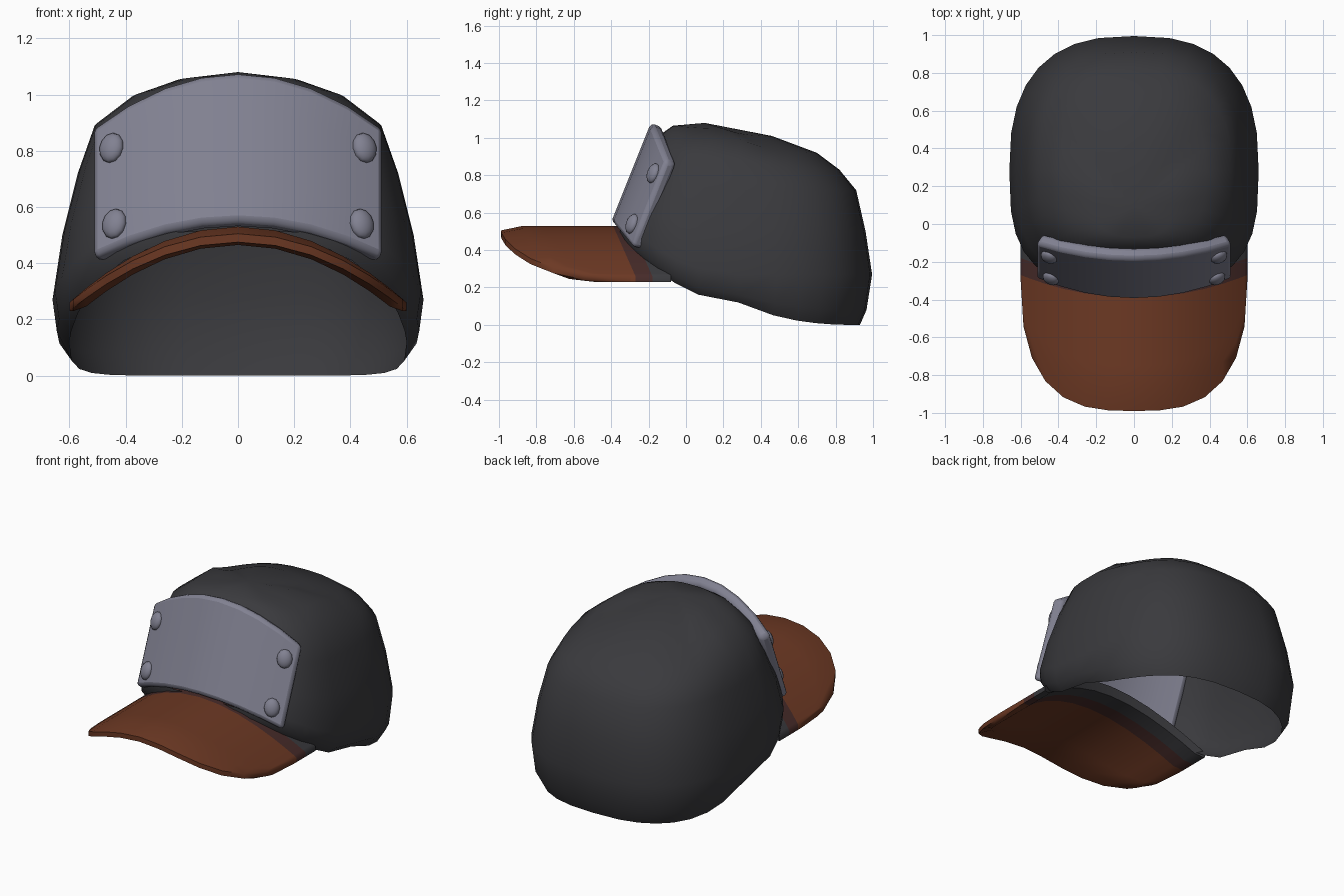
import bpy, bmesh, math
from mathutils import Vector

cube = bpy.data.objects.get("Cube")
if cube:
    bpy.data.objects.remove(cube, do_unlink=True)


def material(name, rgb):
    m = bpy.data.materials.new(name)
    m.use_nodes = True
    m.diffuse_color = (*rgb, 1)
    m.node_tree.nodes["Principled BSDF"].inputs["Base Color"].default_value = (*rgb, 1)
    return m


charcoal = material("charcoal cloth", (.042, .042, .047))
brown = material("brown leather", (.15, .04, .017))
maroon = material("dark maroon leather", (.062, .024, .022))
steel = material("blue grey steel", (.22, .22, .285))


def finish(name, bm, mats, angle=40, bevel=0):
    """Turn a bmesh into a smooth shaded object."""
    bmesh.ops.recalc_face_normals(bm, faces=bm.faces)
    mesh = bpy.data.meshes.new(name)
    bm.to_mesh(mesh)
    bm.free()
    ob = bpy.data.objects.new(name, mesh)
    bpy.context.collection.objects.link(ob)
    for m in mats:
        mesh.materials.append(m)
    if bevel:
        mod = ob.modifiers.new("rounded edges", "BEVEL")
        mod.width = bevel
        mod.segments = 2
        mod.angle_limit = math.radians(50)
    bpy.ops.object.select_all(action="DESELECT")
    ob.select_set(True)
    bpy.context.view_layer.objects.active = ob
    bpy.ops.object.shade_smooth_by_angle(angle=math.radians(angle))
    return ob


def slab(bm, cols, rows, front, back):
    """Closed slab between two point functions over a grid; returns face rows."""
    sheets = [[[bm.verts.new(f(i, j)) for j in range(rows)] for i in range(cols)]
              for f in (front, back)]
    a, b = sheets
    made = []
    for s in sheets:
        for i in range(cols - 1):
            for j in range(rows - 1):
                made.append((bm.faces.new((s[i][j], s[i + 1][j], s[i + 1][j + 1], s[i][j + 1])), j))
    for j in range(rows - 1):
        for i in (0, cols - 1):
            made.append((bm.faces.new((a[i][j], a[i][j + 1], b[i][j + 1], b[i][j])), j))
    for i in range(cols - 1):
        for j in (0, rows - 1):
            made.append((bm.faces.new((a[i][j], a[i + 1][j], b[i + 1][j], b[i][j])), min(j, rows - 2)))
    return made


# Crown: open shell lofted from rim to top
# half width, front y, back y, front z, side z, back z
LEVELS = [
    (.60, -.36, .93, .49, .12, .00),
    (.645, -.36, .965, .52, .16, .08),
    (.66, -.35, .995, .56, .27, .27),
    (.625, -.31, .96, .66, .50, .50),
    (.57, -.24, .91, .82, .72, .72),
    (.51, -.17, .82, .95, .89, .83),
    (.38, -.12, .70, 1.03, .99, .92),
    (.22, -.07, .46, 1.065, 1.05, 1.01),
]
SIDES = 32
bm = bmesh.new()
rings = []
for w, yf, yb, zf, zs, zb in LEVELS:
    mid = .28 if w > .5 else (yf + yb) / 2
    ring = []
    for k in range(SIDES):
        a = 2 * math.pi * k / SIDES
        c, s = math.cos(a), math.sin(a)
        p = 2 / 2.6 if s > 0 else 2 / 3
        u = math.copysign(abs(c) ** p, c)
        v = abs(s) ** p
        if s > 0:
            y, z = mid + (yb - mid) * v, zs + (zb - zs) * (1 - (1 - v) ** 2.5)
        else:
            y, z = mid + (yf - mid) * v, zs + (zf - zs) * v ** 2
        ring.append(bm.verts.new((w * u, y, z)))
    rings.append(ring)
for lo, hi in zip(rings, rings[1:]):
    for k in range(SIDES):
        n = (k + 1) % SIDES
        bm.faces.new((lo[k], lo[n], hi[n], hi[k]))
top = bm.verts.new((0, .1, 1.08))
for k in range(SIDES):
    bm.faces.new((rings[-1][k], rings[-1][(k + 1) % SIDES], top))
# Opening behind the badge plate
gap = [f for f in bm.faces if all(
    abs(v.co.x) < .46 and v.co.y < -.14 and .5 < v.co.z < .98 for v in f.verts)]
bmesh.ops.delete(bm, geom=gap, context="FACES")
finish("crown", bm, [charcoal], 60)

# Brim: arched slab with a rounded front outline
COLS = 15
STEPS = (.1, .19)


def brim_point(i, j, under):
    u = math.sin(math.pi / 2 * (2 * i / (COLS - 1) - 1))
    root = -.2 + .12 * u * u
    tip = -.3 - .69 * max(0, 1 - abs(u) ** 3) ** .4
    if j < 3:
        y = root - (0, *STEPS)[j]
    else:
        start = root - STEPS[1]
        y = start + (tip - start) * (j - 2) / 5
    z = .53 - .27 * u * u
    if j == 7:
        z -= .025 * (1 - u * u)
    if under:
        z = max(z - (.03 if j == 7 else .065), .23)
    return Vector((.6 * u, y, z))


bm = bmesh.new()
for face, j in slab(bm, COLS, 8, lambda i, j: brim_point(i, j, False),
                    lambda i, j: brim_point(i, j, True)):
    face.material_index = min(j, 2)
finish("brim", bm, [charcoal, maroon, brown], 50)


# Badge plate: curved, leaning slab on the brow
def plate_front(x, z):
    return Vector((x, -.4 + .4 * (z - .55) + .6 * x * x, z))


def plate_normal(x):
    return Vector((1.2 * x, -1, .4)).normalized()


def plate_point(i, j, depth):
    u = i / 4 - 1
    x = .52 * u
    low, high = .55 - .13 * u * u, 1.08 - .2 * u * u
    return plate_front(x, low + (high - low) * j / 4) - plate_normal(x) * depth


bm = bmesh.new()
slab(bm, 9, 5, lambda i, j: plate_point(i, j, 0), lambda i, j: plate_point(i, j, .07))
finish("badge_plate", bm, [steel], 40, .022)

# Rivets: flattened domes on the plate corners
for side, word in ((1, "left"), (-1, "right")):
    for x, z, level in ((.45, .81, "upper"), (.44, .54, "lower")):
        x *= side
        bm = bmesh.new()
        bmesh.ops.create_uvsphere(bm, u_segments=12, v_segments=8, radius=1)
        rivet = finish(f"{level}_{word}_rivet", bm, [steel], 60)
        rivet.location = plate_front(x, z)
        rivet.rotation_euler = plate_normal(x).to_track_quat("Z", "Y").to_euler()
        rivet.scale = (.046, .056, .03)
